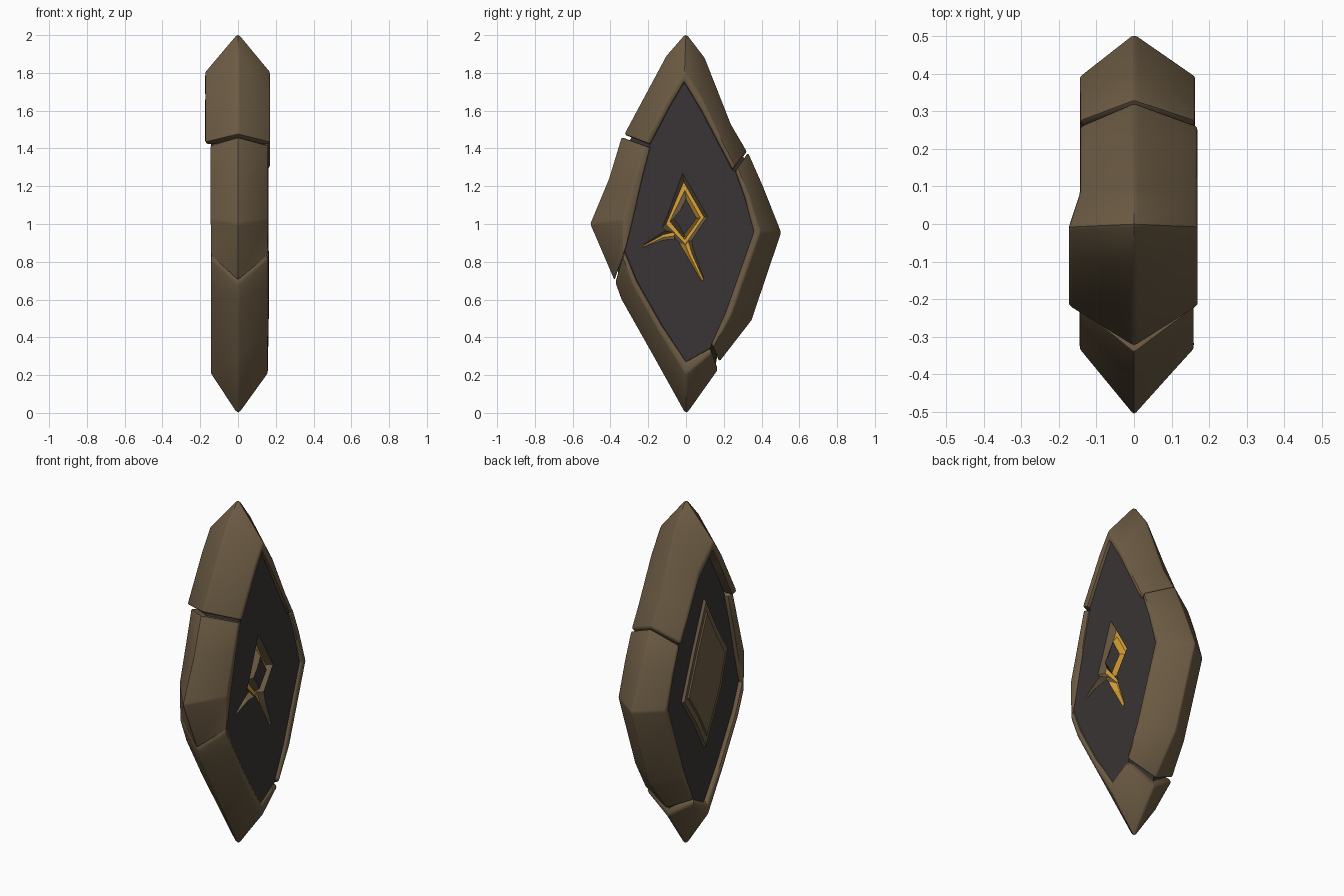
import bpy, bmesh, math
from mathutils import Vector

if "Cube" in bpy.data.objects:
    bpy.data.objects.remove(bpy.data.objects["Cube"])


def material(name, rgb):
    m = bpy.data.materials.new(name)
    m.diffuse_color = (*rgb, 1)
    m.use_nodes = True
    m.node_tree.nodes["Principled BSDF"].inputs["Base Color"].default_value = m.diffuse_color
    return m


STONE = material("brown stone", (0.152, 0.107, 0.058))
DARK = material("dark stone", (0.042, 0.034, 0.035))
GOLD = material("gold", (0.72, 0.37, 0.04))


def finish(name, bm, mats, bevel=0.0, angle=35):
    bmesh.ops.recalc_face_normals(bm, faces=bm.faces)
    if bevel:
        sharp = [e for e in bm.edges if e.calc_face_angle(0) > math.radians(22)]
        bmesh.ops.bevel(bm, geom=sharp, offset=bevel, segments=2, profile=0.5,
                        affect='EDGES', clamp_overlap=True)
    me = bpy.data.meshes.new(name)
    bm.to_mesh(me)
    bm.free()
    ob = bpy.data.objects.new(name, me)
    bpy.context.collection.objects.link(ob)
    for m in mats:
        me.materials.append(m)
    bpy.ops.object.select_all(action='DESELECT')
    ob.select_set(True)
    bpy.context.view_layer.objects.active = ob
    if angle:
        bpy.ops.object.shade_smooth_by_angle(angle=math.radians(angle))
    return ob


def loft(bm, sections, closed=False):
    """Join equal cross-sections into a tube, capped when open."""
    rows = [[bm.verts.new(p) for p in s] for s in sections]
    n = len(rows[0])
    pairs = list(zip(rows, rows[1:])) + ([(rows[-1], rows[0])] if closed else [])
    for a, b in pairs:
        for i in range(n):
            j = (i + 1) % n
            bm.faces.new((a[i], a[j], b[j], b[i]))
    if not closed:
        bm.faces.new(rows[0][::-1])
        bm.faces.new(rows[-1])


def at(x, p):
    return Vector((x, p[0], p[1]))


def mix(a, b, t):
    return (a[0] + (b[0] - a[0]) * t, a[1] + (b[1] - a[1]) * t)


# Frame blocks: half thickness, then (outer, inner) points in y, z, clockwise
BLOCKS = {
    "top_block": (0.172, [((-.33, 1.475), (-.19, 1.42)), ((-.105, 1.895), (-.08, 1.63)),
                          ((0, 2.015), (-.01, 1.75)), ((.1, 1.885), (.08, 1.60)),
                          ((.24, 1.53), (.19, 1.39)), ((.325, 1.385), (.245, 1.285))]),
    "right_block": (0.165, [((.33, 1.38), (.26, 1.28)), ((.41, 1.20), (.31, 1.14)),
                            ((.507, .955), (.36, .96)), ((.35, .49), (.21, .53)),
                            ((.178, .27), (.135, .365))]),
    "bottom_block": (0.16, [((.17, .225), (.13, .345)), ((0, -.017), (0, .27)),
                            ((-.17, .29), (-.13, .47)), ((-.345, .60), (-.26, .70)),
                            ((-.375, .685), (-.325, .86))]),
    "left_block": (0.16, [((-.38, .70), (-.318, .875)), ((-.51, 1.0), (-.28, 1.03)),
                          ((-.41, 1.24), (-.23, 1.25)), ((-.343, 1.46), (-.19, 1.405))]),
}
for name, (h, stations) in BLOCKS.items():
    bm = bmesh.new()
    sections = []
    for o, i in stations:
        # The back is shallower except on the front half of the top block
        b = -0.176 if name == "top_block" and o[0] <= 0 else -0.146
        sections.append([at(0, o), at(h, mix(o, i, .78)), at(h * .96, i),
                         at(b * .96, i), at(b, mix(o, i, .78))])
    loft(bm, sections)
    finish(name, bm, [STONE], 0.015)

# Dark core filling the frame and showing in the gaps
ring = [s for _, st in BLOCKS.values() for s in st]
bm = bmesh.new()
F, B = 0.146, -0.115
front = [bm.verts.new(at(F, i)) for o, i in ring]
ridge = [bm.verts.new(at(0, mix(o, i, .3))) for o, i in ring]
back = [bm.verts.new(at(B, i)) for o, i in ring]
bm.faces.new(front)
bm.faces.new(back[::-1])
for a, b in ((front, ridge), (ridge, back)):
    for k in range(len(ring)):
        j = (k + 1) % len(ring)
        bm.faces.new((a[k], b[k], b[j], a[j]))
core = finish("core", bm, [DARK], angle=0)


# Carved grooves: stone walls, with gold on the floor and walls facing +y
def groove(name, edges, closed):
    bm = bmesh.new()
    sections = []
    for a, b, depth in edges:
        sections.append([at(F + .02, mix(a, b, -.1)), at(F - depth, mix(a, b, .38)),
                         at(F - depth, mix(a, b, .68)), at(F + .02, mix(a, b, 1.15))])
    loft(bm, sections, closed)
    bmesh.ops.recalc_face_normals(bm, faces=bm.faces)
    for f in bm.faces:
        f.normal_update()
        c = f.calc_center_median()
        floor = f.normal.x < -.8
        inner = f.normal.y < -.3 and (c.y > -.03 or c.z < .92)
        f.material_index = 1 if floor or inner else 0
    cut = finish(name, bm, [STONE, GOLD], angle=0)
    cut.hide_render = True
    cut.hide_set(True)
    mod = core.modifiers.new(name, 'BOOLEAN')
    mod.operation = 'DIFFERENCE'
    mod.solver = 'EXACT'
    mod.material_mode = 'TRANSFER'
    mod.object = cut


groove("diamond_cutter", [((-.02, 1.28), (0, 1.13), .035), ((.12, 1.04), (.055, 1.03), .035),
                          ((0, .86), (-.01, .945), .035), ((-.13, .98), (-.065, 1.03), .035)], True)
groove("left_crack_cutter", [((-.23, .87), (-.22, .895), .012), ((-.12, .91), (-.12, .96), .03),
                             ((-.06, .91), (-.06, .98), .03)], False)
groove("lower_crack_cutter", [((-.05, .92), (.03, .94), .03), ((.0, .83), (.05, .84), .03),
                              ((.075, .70), (.10, .71), .012)], False)

# Raised plate on the back of the core, with a stepped inner face
PLATE = [(0, 1.47), (-.11, 1.26), (-.21, 1.10), (-.15, .89),
         (0, .58), (.09, .75), (.21, .93), (.11, 1.20)]


def plate(name, scale, x0, x1):
    pts = [mix((0, 1.03), p, scale) for p in PLATE]
    top = [mix((0, 1.03), p, scale * .95) for p in PLATE]
    bm = bmesh.new()
    loft(bm, [[at(x0, p) for p in pts], [at(x1, p) for p in top]])
    finish(name, bm, [STONE])


plate("back_plate", 1.0, -.11, -.13)
plate("back_plate_step", .84, -.125, -.138)
